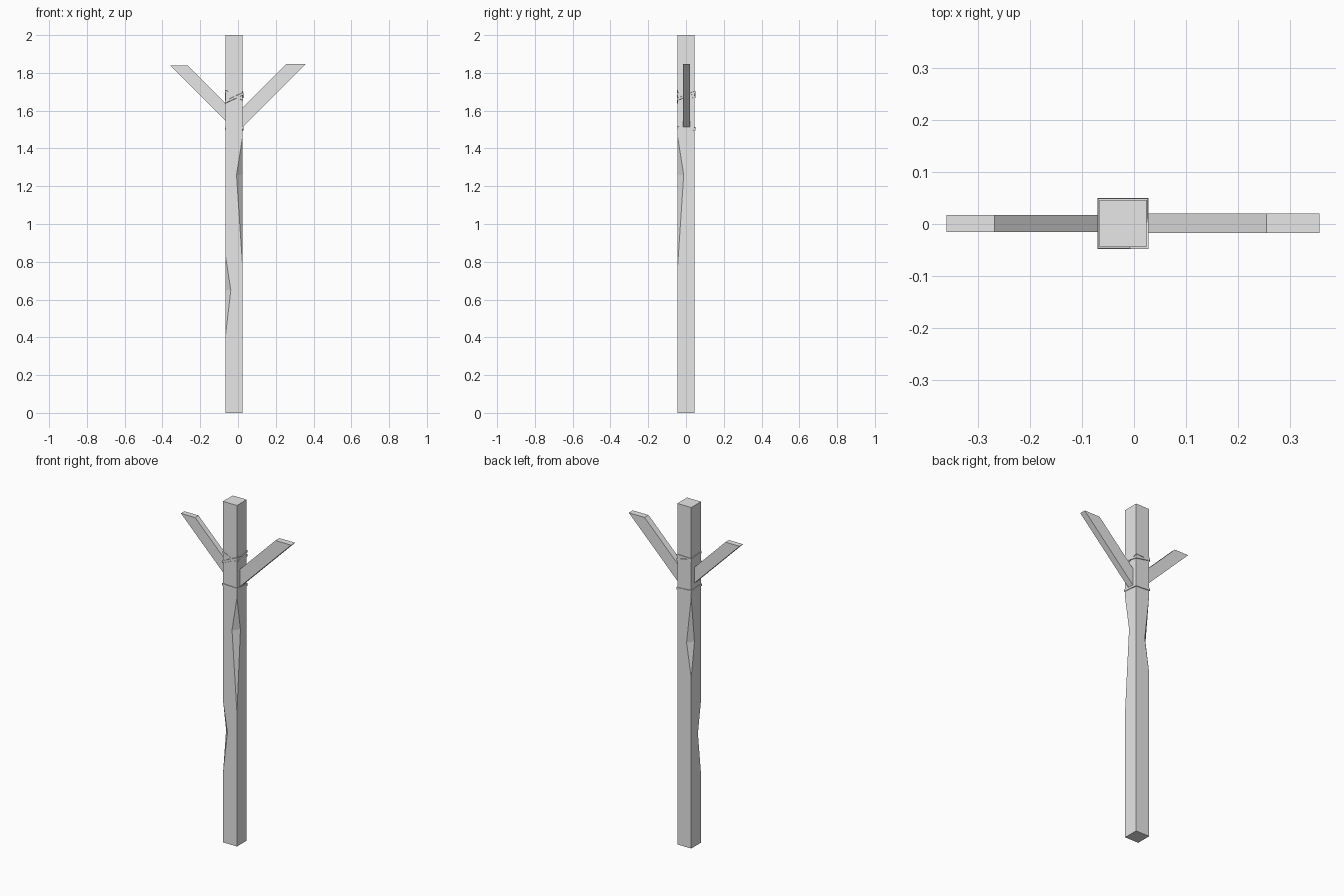
import bpy, bmesh

if "Cube" in bpy.data.objects:
    bpy.data.objects.remove(bpy.data.objects["Cube"], do_unlink=True)

grey = bpy.data.materials.new("plain grey")
grey.use_nodes = True
grey.diffuse_color = (0.8, 0.8, 0.8, 1)
grey.node_tree.nodes["Principled BSDF"].inputs["Base Color"].default_value = (0.8, 0.8, 0.8, 1)

X0, X1, Y0, Y1 = -0.066, 0.024, -0.044, 0.046


def finish(name, bm):
    bmesh.ops.remove_doubles(bm, verts=bm.verts, dist=0.0001)
    bmesh.ops.recalc_face_normals(bm, faces=bm.faces)
    mesh = bpy.data.meshes.new(name)
    bm.to_mesh(mesh)
    bm.free()
    mesh.materials.append(grey)
    obj = bpy.data.objects.new(name, mesh)
    bpy.context.collection.objects.link(obj)
    return obj


def skin(bm, rings, closed=False):
    """Join rings of points with quads, capping the ends of an open run."""
    rings = [[bm.verts.new(p) for p in ring] for ring in rings]
    n = len(rings[0])
    pairs = list(zip(rings, rings[1:]))
    if closed:
        pairs.append((rings[-1], rings[0]))
    for a, b in pairs:
        for i in range(n):
            j = (i + 1) % n
            bm.faces.new((a[i], a[j], b[j], b[i]))
    if not closed:
        bm.faces.new(rings[0])
        bm.faces.new(rings[-1])


# Post: square timber with long chips cut from three corners
# chip: bottom, deepest point, top, depth
chips = {"front_left": (0.78, 1.26, 1.46, 0.032),
         "front_right": (0.41, 0.65, 0.83, 0.028),
         "back_right": (1.0, 1.2, 1.47, 0.03)}


def cut(corner, z):
    if corner not in chips:
        return 0
    low, mid, high, depth = chips[corner]
    t = (z - low) / (mid - low) if z < mid else (high - z) / (high - mid)
    return depth * max(0, t)


def post_ring(z):
    a, b, c = (cut(k, z) for k in ("front_right", "front_left", "back_right"))
    return [(X0, Y0 + a, z), (X0 + a, Y0, z),
            (X1 - b, Y0, z), (X1, Y0 + b, z),
            (X1, Y1, z), (X1, Y1, z),
            (X0 + c, Y1, z), (X0, Y1 - c, z)]


bm = bmesh.new()
levels = sorted({0, 2} | {z for chip in chips.values() for z in chip[:3]})
skin(bm, [post_ring(z) for z in levels])
finish("post", bm)


# Branches: slanted planks with level-cut ends, running into the post
def branch(name, profile, y0, y1):
    bm = bmesh.new()
    skin(bm, [[(x, y, z) for x, z in profile] for y in (y0, y1)])
    finish(name, bm)


branch("right_branch", [(-0.36, 1.84), (-0.268, 1.84), (-0.05, 1.622), (-0.05, 1.53)], -0.015, 0.017)
branch("left_branch", [(0.357, 1.846), (0.255, 1.846), (0.01, 1.601), (0.01, 1.499)], -0.017, 0.02)


# Bindings: thin straps wrapped round the post, one height per corner
def strap(name, heights, width, out=0.004):
    corners = ((X0, Y0, -1, -1), (X1, Y0, 1, -1), (X1, Y1, 1, 1), (X0, Y1, -1, 1))
    rings = []
    for (x, y, sx, sy), z in zip(corners, heights):
        rings.append([(x + sx * o, y + sy * o, z + h * width / 2)
                      for o, h in ((-0.004, -1), (out, -1), (out, 1), (-0.004, 1))])
    bm = bmesh.new()
    skin(bm, rings, closed=True)
    finish(name, bm)


strap("lower_strap", (1.513, 1.509, 1.502, 1.508), 0.013)
strap("upper_strap_rising", (1.645, 1.69, 1.672, 1.69), 0.012)
strap("upper_strap_falling", (1.703, 1.66, 1.698, 1.695), 0.012, 0.003)
